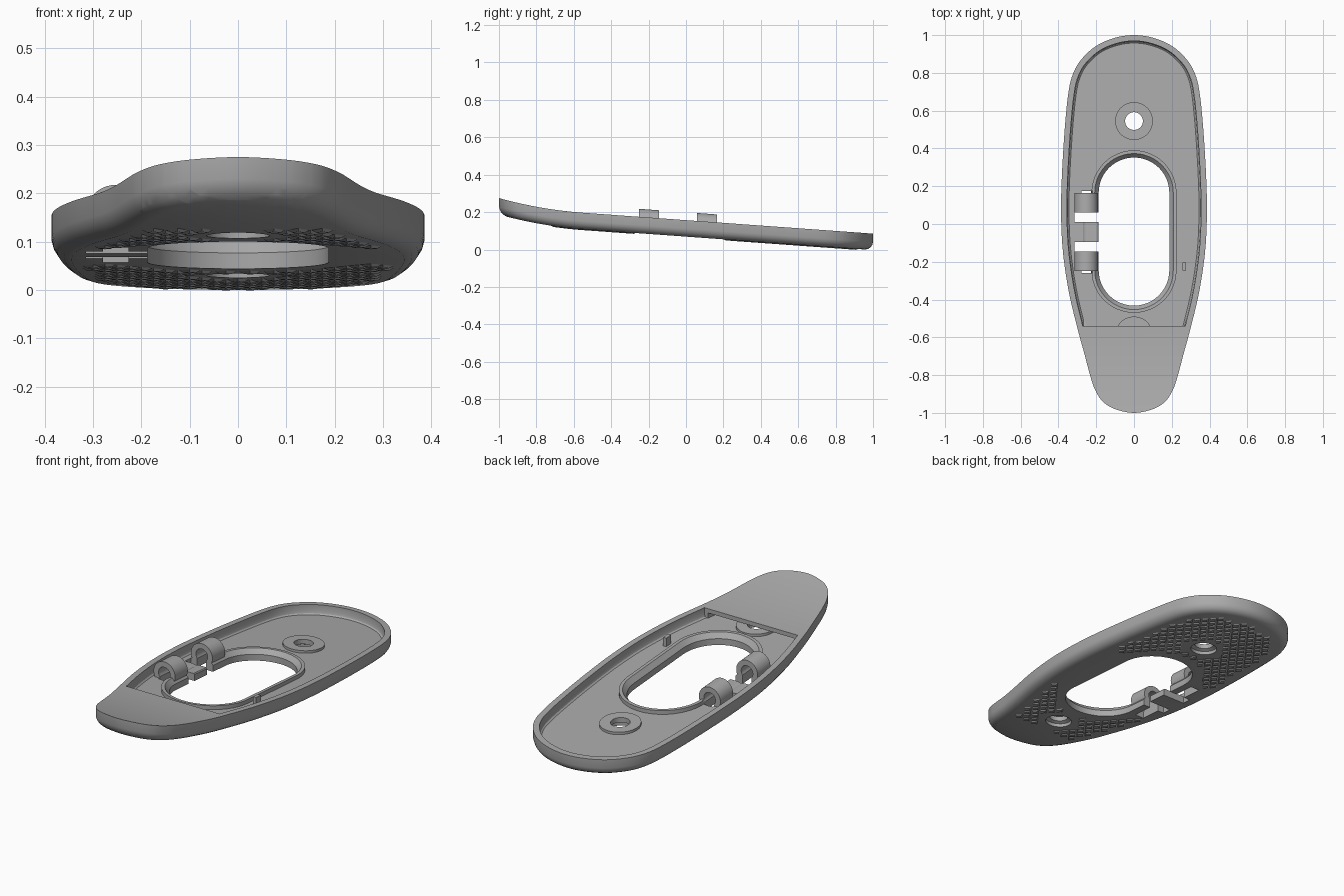
import bpy, bmesh, math
from mathutils import Vector

old = bpy.data.objects.get("Cube")
if old:
    bpy.data.objects.remove(old, do_unlink=True)

grey = bpy.data.materials.new("plain grey")
grey.use_nodes = True
COLOR = (0.4, 0.4, 0.4, 1)
grey.diffuse_color = COLOR
grey.node_tree.nodes["Principled BSDF"].inputs["Base Color"].default_value = COLOR

BASE = -0.088    # underside, measured from the top face
FLOOR = -0.05    # pocket floor
HOLE_Y = -0.04
SCREWS = (0.545, -0.59)


def add_object(name, bm):
    bmesh.ops.recalc_face_normals(bm, faces=bm.faces)
    mesh = bpy.data.meshes.new(name)
    bm.to_mesh(mesh)
    bm.free()
    mesh.materials.append(grey)
    ob = bpy.data.objects.new(name, mesh)
    bpy.context.collection.objects.link(ob)
    return ob


def loft(name, rings):
    """Closed solid through rings given as (points, z)."""
    bm = bmesh.new()
    loops = [[bm.verts.new((x, y, z)) for x, y in pts] for pts, z in rings]
    n = len(loops[0])
    for a, b in zip(loops, loops[1:]):
        for i in range(n):
            bm.faces.new((a[i], a[(i + 1) % n], b[(i + 1) % n], b[i]))
    bm.faces.new(loops[0])
    bm.faces.new(loops[-1])
    return add_object(name, bm)


def box(name, x0, x1, y0, y1, z0, z1):
    pts = [(x0, y0), (x1, y0), (x1, y1), (x0, y1)]
    return loft(name, [(pts, z0), (pts, z1)])


def circle(r, cy, n=40):
    return [(r * math.cos(math.tau * i / n), cy + r * math.sin(math.tau * i / n)) for i in range(n)]


def stadium(r, n=24):
    pts = []
    for i in range(2 * n + 2):
        a = math.pi * (i - (i > n)) / n
        pts.append((r * math.cos(a), HOLE_Y + (0.205 if i <= n else -0.205) + r * math.sin(a)))
    return pts


def barrel(name, r, y0, y1):
    """Cylinder along the hinge axis."""
    ob = loft(name, [(circle(r, 0), y0), (circle(r, 0), y1)])
    for v in ob.data.vertices:
        x, z, y = v.co
        v.co = (x - 0.253, y, z - 0.02)
    bm = bmesh.new()
    bm.from_mesh(ob.data)
    bmesh.ops.recalc_face_normals(bm, faces=bm.faces)
    bm.to_mesh(ob.data)
    bm.free()
    return ob


def combine(target, tool, operation):
    mod = target.modifiers.new(tool.name, "BOOLEAN")
    mod.object, mod.operation, mod.solver = tool, operation, "EXACT"
    bpy.ops.object.select_all(action="DESELECT")
    bpy.context.view_layer.objects.active = target
    target.select_set(True)
    bpy.ops.object.modifier_apply(modifier=mod.name)
    bpy.data.objects.remove(tool, do_unlink=True)


# Egg-shaped outline: half is a smooth curve through a few points, then mirrored
KEYS = [(0, -1), (0.1, -0.98), (0.165, -0.94), (0.205, -0.88), (0.23, -0.81), (0.262, -0.69),
        (0.3, -0.55), (0.345, -0.36), (0.376, -0.15), (0.386, 0.05), (0.382, 0.25), (0.367, 0.5),
        (0.348, 0.69), (0.325, 0.79), (0.28, 0.87), (0.2, 0.943), (0.1, 0.986), (0, 1)]


def smooth_half():
    k = [Vector(p) for p in KEYS]
    k = [Vector((-k[1].x, k[1].y))] + k + [Vector((-k[-2].x, k[-2].y))]
    out = []
    for a, b, c, d in zip(k, k[1:], k[2:], k[3:]):
        for s in range(5):
            t = s / 5
            out.append(0.5 * (2 * b + (c - a) * t + (2 * a - 5 * b + 4 * c - d) * t * t
                              + (3 * b - a - 3 * c + d) * t ** 3))
    return out + [k[-2]]


HALF = smooth_half()
LOOP = HALF + [Vector((-p.x, p.y)) for p in HALF[-2:0:-1]]


def outline(inset=0.0):
    pts = []
    for i, p in enumerate(LOOP):
        t = (LOOP[(i + 1) % len(LOOP)] - LOOP[i - 1]).normalized()
        pts.append((p.x - t.y * inset, p.y + t.x * inset))
    return pts


def clipped(inset, low, high=2.0):
    """Outline limited to a range of y."""
    return [(x, min(max(y, low), high)) if low <= y <= high else None for x, y in outline(inset)]


def span(inset, low, high=2.0):
    side = [p for p in outline(inset) if p[0] > 0.001 and low < p[1] < high]
    return [(width(low) - inset, low)] + side + [(-x, y) for x, y in side[::-1]] + [(inset - width(low), low)]


def width(y):
    for a, b in zip(HALF, HALF[1:]):
        if a.y <= y <= b.y:
            return a.x + (b.x - a.x) * (y - a.y) / max(b.y - a.y, 1e-6)
    return 0.0


# Plate with rounded lower edge
plate = loft("butt_plate", [(outline(), 0), (outline(), -0.045), (outline(0.004), -0.06),
                            (outline(0.013), -0.074), (outline(0.026), -0.083), (outline(0.042), BASE)])

# Pocket and the hollow under the front deck
combine(plate, loft("pocket", [(span(0.031, -0.54), 0.1), (span(0.031, -0.54), -0.032),
                               (span(0.035, -0.54), -0.044), (span(0.042, -0.54), FLOOR)]), "DIFFERENCE")
combine(plate, loft("hollow", [(span(0.05, -0.72, -0.5), -0.022),
                               (span(0.05, -0.72, -0.5), FLOOR)]), "DIFFERENCE")

# Raised lip and screw bosses
combine(plate, loft("lip", [(stadium(0.225), -0.07), (stadium(0.225), -0.03)]), "UNION")
for y in SCREWS:
    combine(plate, loft("boss", [(circle(0.1, y), -0.07), (circle(0.1, y), -0.037)]), "UNION")
combine(plate, loft("opening", [(stadium(0.187), -0.2), (stadium(0.187), -0.055),
                                (stadium(0.208), -0.03), (stadium(0.208), 0.1)]), "DIFFERENCE")
for y in SCREWS:
    combine(plate, loft("screw_hole", [(circle(0.065, y), -0.2), (circle(0.065, y), -0.07),
                                       (circle(0.047, y), -0.062), (circle(0.047, y), -0.03)]), "DIFFERENCE")

# Hinge: two knuckles open below, a cradle open above, gaps between
for y0, y1 in ((-0.145, -0.095), (0.01, 0.06)):
    combine(plate, box("gap", -0.315, -0.15, y0, y1, -0.2, 0.2), "DIFFERENCE")
combine(plate, box("cradle_clearance", -0.315, -0.15, -0.1, 0.015, FLOOR, 0.2), "DIFFERENCE")
for y0, y1 in ((-0.25, -0.145), (0.06, 0.165)):
    combine(plate, barrel("knuckle", 0.0625, y0, y1), "UNION")
    combine(plate, box("slot", -0.279, -0.227, y0 - 0.01, y1 + 0.01, -0.2, -0.02), "DIFFERENCE")
combine(plate, barrel("pin_channel", 0.034, -0.262, 0.177), "DIFFERENCE")

# Small latch rib
combine(plate, box("latch_rib", 0.258, 0.276, -0.245, -0.205, -0.07, -0.005), "UNION")

# Checkered grip: low diamonds over the underside
DX, DY = 0.05, 0.066


def gripped(x, y):
    if not (-0.72 < y < -0.28 or 0.22 < y < 0.9):
        return False
    if abs(x) > width(y) - 0.075 or (y > 0.8 and math.hypot(x, y - 0.6) > 0.3):
        return False
    if math.hypot(x, max(abs(y - HOLE_Y) - 0.205, 0)) < 0.25:
        return False
    return all(math.hypot(x, y - s) > 0.11 for s in SCREWS)


bm = bmesh.new()
for row in range(-24, 30):
    for col in range(-9, 10):
        cx, cy = (col + (row % 2) / 2) * DX, row * DY / 2
        if not gripped(cx, cy):
            continue
        rings = []
        for size, z in ((0.48, BASE + 0.001), (0.26, BASE - 0.005)):
            rings.append([bm.verts.new((cx + a * DX * size, cy + b * DY * size, z))
                          for a, b in ((1, 0), (0, 1), (-1, 0), (0, -1))])
        for i in range(4):
            j = (i + 1) % 4
            bm.faces.new((rings[0][i], rings[0][j], rings[1][j], rings[1][i]))
        bm.faces.new(rings[1])
        bm.faces.new(rings[0])
grip = add_object("checkered_grip", bm)


# Slope everything toward the back and curl the front up
def lift(y):
    return 0.157 - 0.072 * y + 0.046 * (max(-0.55 - y, 0) / 0.45) ** 2


for ob in (plate, grip):
    bm = bmesh.new()
    bm.from_mesh(ob.data)
    for i in range(18):
        geom = bm.verts[:] + bm.edges[:] + bm.faces[:]
        bmesh.ops.bisect_plane(bm, geom=geom, dist=1e-5, plane_co=(0, -0.55 - i * 0.025, 0), plane_no=(0, 1, 0))
    for v in bm.verts:
        v.co.z += lift(v.co.y)
    bm.to_mesh(ob.data)
    bm.free()

bpy.ops.object.select_all(action="DESELECT")
plate.select_set(True)
bpy.context.view_layer.objects.active = plate
bpy.ops.object.shade_smooth_by_angle(angle=math.radians(30))
